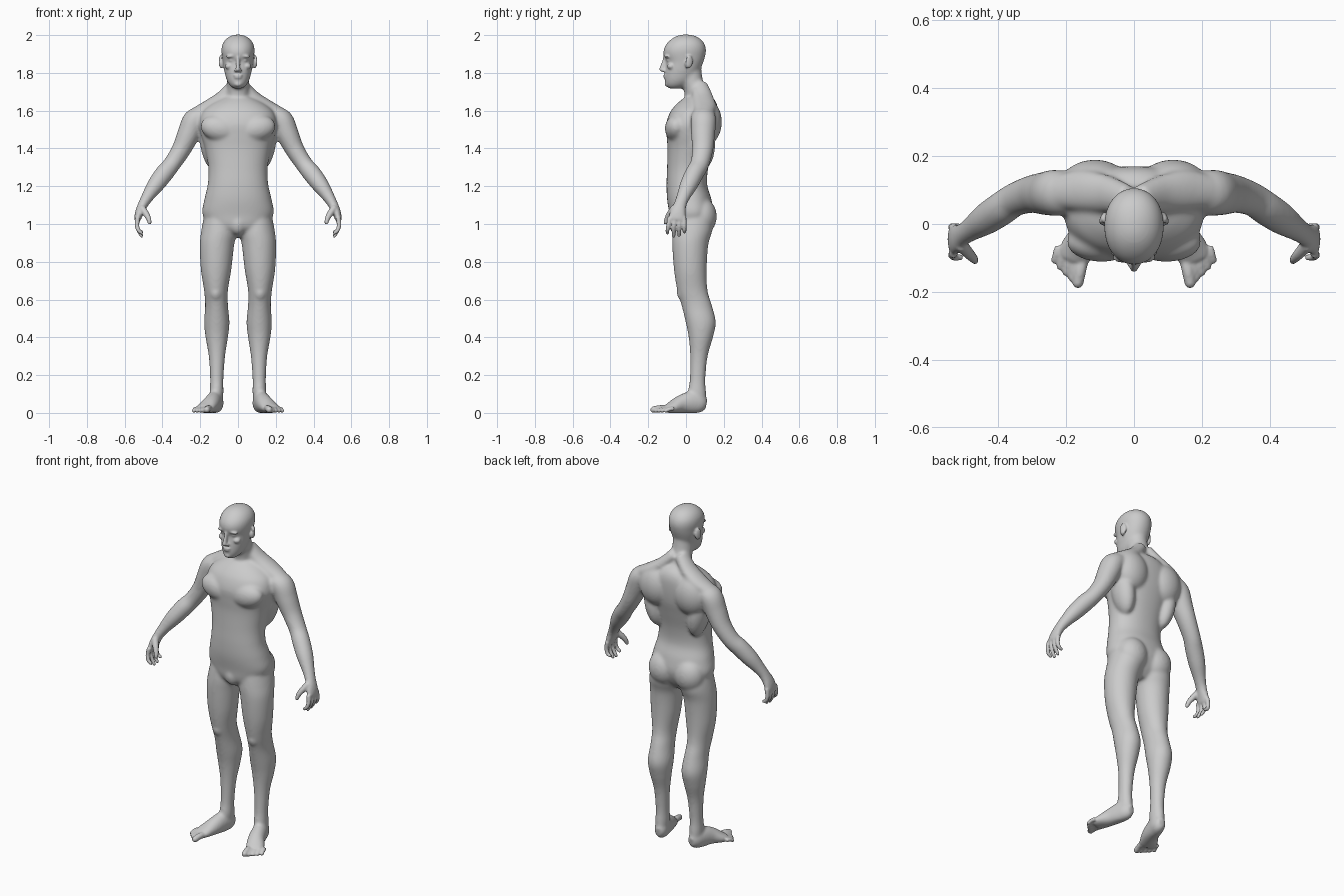
import bpy, bmesh, math
from mathutils import Vector, Matrix

X, Y, Z = Vector((1, 0, 0)), Vector((0, 1, 0)), Vector((0, 0, 1))


def spline(rows, steps=5):
    """Catmull-Rom interpolation of profile rows."""
    out = []
    for i in range(len(rows) - 1):
        p0, p1 = rows[max(i - 1, 0)], rows[i]
        p2, p3 = rows[i + 1], rows[min(i + 2, len(rows) - 1)]
        for k in range(steps):
            t = k / steps
            out.append([0.5 * (2 * b + (c - a) * t + (2 * a - 5 * b + 4 * c - d) * t * t
                               + (3 * b - a - 3 * c + d) * t ** 3)
                        for a, b, c, d in zip(p0, p1, p2, p3)])
    return out + [list(rows[-1])]


def tube(bm, rows, ref=Y, flat=False, power=2.0, n=32):
    """Loft elliptical sections (x, y, z, radius_a, radius_b) along a path."""
    pts, rings = spline(rows), []
    for i, (x, y, z, a, b) in enumerate(pts):
        t = Vector(pts[min(i + 1, len(pts) - 1)][:3]) - Vector(pts[max(i - 1, 0)][:3])
        t = Z if flat else t.normalized()
        u = ref.cross(t).normalized()
        v = t.cross(u)
        ring = []
        for k in range(n):
            c, s = math.cos(2 * math.pi * k / n), math.sin(2 * math.pi * k / n)
            c = math.copysign(abs(c) ** (2 / power), c)
            s = math.copysign(abs(s) ** (2 / power), s)
            p = Vector((x, y, z)) + u * c * a + v * s * b
            p.z = max(p.z, 0.0)
            ring.append(bm.verts.new(p))
        rings.append(ring)
    for r, q in zip(rings, rings[1:]):
        for k in range(n):
            bm.faces.new((r[k], r[(k + 1) % n], q[(k + 1) % n], q[k]))
    bm.faces.new(rings[0][::-1])
    bm.faces.new(rings[-1])


def blob(bm, c, r, tilt=0, axis='X'):
    m = Matrix.Translation(c) @ Matrix.Rotation(math.radians(tilt), 4, axis) @ Matrix.Diagonal((*r, 1))
    bmesh.ops.create_uvsphere(bm, u_segments=24, v_segments=16, radius=1, matrix=m)


def digit(bm, pts, r0, r1):
    """Finger or toe with rounded tip."""
    n = len(pts) - 1
    rad = [r0 + (r1 - r0) * i / n for i in range(n + 1)]
    tube(bm, [(*p, r, r) for p, r in zip(pts, rad)], ref=X, n=14)
    blob(bm, pts[-1], (r1, r1, r1))


def mirror_all(bm):
    d = bmesh.ops.duplicate(bm, geom=bm.verts[:] + bm.edges[:] + bm.faces[:])
    vs = [g for g in d["geom"] if isinstance(g, bmesh.types.BMVert)]
    bmesh.ops.scale(bm, vec=(-1, 1, 1), verts=vs)


def fuse(bm, obj, voxel, iters):
    """Merge the overlapping parts into one smooth skin."""
    bmesh.ops.recalc_face_normals(bm, faces=bm.faces[:])
    bm.to_mesh(obj.data)
    bm.free()
    m = obj.modifiers.new("skin", 'REMESH')
    m.mode, m.voxel_size, m.use_smooth_shade = 'VOXEL', voxel, True
    s = obj.modifiers.new("relax", 'SMOOTH')
    s.factor, s.iterations = 0.5, iters
    for name in ("skin", "relax"):
        bpy.ops.object.modifier_apply(modifier=name)


body = bpy.data.objects.new("human_body", bpy.data.meshes.new("human_body"))
bpy.context.collection.objects.link(body)
bpy.context.view_layer.objects.active = body
body.select_set(True)

# ---- Pass 1: large forms, right half then mirrored
bm = bmesh.new()
# leg: z, inner x, outer x, front y, back y
leg = [(1.06, .02, .175, -.06, .14), (.97, .004, .194, -.072, .14), (.89, .02, .202, -.073, .118),
       (.76, .035, .197, -.064, .11), (.65, .053, .18, -.047, .114), (.57, .053, .174, -.024, .137),
       (.48, .045, .179, -.002, .158), (.40, .053, .172, .014, .143), (.30, .068, .155, .022, .115),
       (.18, .077, .148, .02, .103), (.10, .077, .15, .01, .107), (.04, .085, .142, .03, .108)]
tube(bm, [((a + b) / 2, (f + k) / 2, z, (b - a) / 2, (k - f) / 2) for z, a, b, f, k in leg], flat=True)
blob(bm, (.117, -.005, .635), (.036, .045, .045))
# foot
tube(bm, [(.108, .108, .045, .02, .03), (.112, .08, .05, .037, .05), (.125, .03, .055, .042, .06),
          (.143, -.03, .045, .046, .048), (.17, -.08, .027, .052, .03), (.183, -.112, .02, .046, .019)], ref=Z)
# arm down to the knuckles
tube(bm, [(.185, .09, 1.58, .045, .06), (.23, .092, 1.55, .061, .068), (.26, .09, 1.48, .06, .064),
          (.30, .088, 1.395, .051, .056), (.35, .072, 1.317, .046, .05), (.39, .045, 1.268, .049, .05),
          (.435, .015, 1.208, .045, .047), (.475, -.012, 1.15, .034, .037), (.502, -.03, 1.105, .027, .034),
          (.52, -.042, 1.065, .024, .043), (.531, -.047, 1.03, .019, .047), (.534, -.05, 1.012, .015, .044)])
# trapezius, chest, shoulder blade, side muscle, buttock
tube(bm, [(.02, .07, 1.735, .035, .045), (.08, .088, 1.672, .036, .055),
          (.15, .098, 1.625, .036, .06), (.22, .095, 1.585, .035, .05)])
blob(bm, (.095, -.052, 1.505), (.105, .06, .07), -12, 'Y')
blob(bm, (.115, .11, 1.54), (.105, .08, .12))
blob(bm, (.145, .08, 1.42), (.055, .075, .14), 10, 'Y')
blob(bm, (.085, .083, 1.04), (.09, .08, .1))
mirror_all(bm)
# torso: z, half width, front y, back y
torso = [(.93, .05, -.03, .08), (.98, .14, -.075, .12), (1.05, .188, -.087, .145), (1.13, .178, -.1, .135),
         (1.21, .16, -.103, .112), (1.30, .157, -.1, .118), (1.40, .175, -.098, .142), (1.47, .195, -.103, .16),
         (1.53, .205, -.105, .168), (1.59, .19, -.085, .17), (1.63, .15, -.055, .165),
         (1.66, .1, -.02, .15), (1.68, .06, .01, .125)]
tube(bm, [(0, (f + b) / 2, z, w, (b - f) / 2) for z, w, f, b in torso], flat=True, power=2.2, n=48)
blob(bm, (0, -.045, 1.0), (.045, .045, .06))
# neck
tube(bm, [(0, .075, 1.58, .075, .075), (0, .062, 1.66, .064, .068), (0, .046, 1.71, .059, .058),
          (0, .028, 1.77, .058, .06), (0, .02, 1.83, .055, .06)], flat=True)
# head: z, half width, front y, back y
head = [(1.716, .02, -.088, -.03), (1.732, .042, -.106, .005), (1.76, .059, -.112, .04), (1.79, .068, -.112, .06),
        (1.82, .075, -.11, .077), (1.86, .081, -.105, .093), (1.89, .085, -.118, .102), (1.92, .088, -.119, .106),
        (1.95, .083, -.106, .1), (1.977, .066, -.08, .08), (1.995, .04, -.05, .05), (2.003, .012, -.02, .015)]
tube(bm, [(0, (f + b) / 2, z, w, (b - f) / 2) for z, w, f, b in head], flat=True, power=2.1, n=40)
fuse(bm, body, .008, 9)

# ---- Pass 2: fine features on the fused body
bm = bmesh.new()
# fingers, from index to little
for y0, y1, drop in ((-.086, -.098, .945), (-.06, -.066, .929), (-.035, -.036, .932), (-.011, -.008, .95)):
    digit(bm, [(.53, y0, 1.035), (.535, (y0 + y1) / 2, .995), (.527, y1, .967), (.511, y1, drop + .008)], .0135, .0095)
# thumb
digit(bm, [(.51, -.06, 1.085), (.488, -.085, 1.055), (.474, -.1, 1.03), (.468, -.108, 1.008)], .02, .011)
# toes, from big to little
for i in range(5):
    t = i / 4
    r = .017 if i == 0 else .0125 - .0005 * i
    base = Vector((.152 + .07 * t, -.105 + .04 * t, .022))
    tip = Vector((.165 + .069 * t, -.172 + .065 * t + .012 * t * (t - 1), r))
    digit(bm, [base, (base + tip) / 2 + Z * .004, tip], r * 1.1, r)
# ear
blob(bm, (.092, .017, 1.86), (.008, .02, .034), 22, 'Z')
blob(bm, (.088, .008, 1.845), (.009, .014, .022))
# brow, cheekbone, eye, nostril
blob(bm, (.034, -.098, 1.889), (.03, .017, .009), 8, 'Y')
blob(bm, (.047, -.078, 1.835), (.022, .022, .018))
blob(bm, (.034, -.09, 1.866), (.015, .012, .008))
blob(bm, (.012, -.116, 1.813), (.009, .013, .008))
mirror_all(bm)
# nose
tube(bm, [(0, -.105, 1.89, .011, .014), (0, -.113, 1.862, .009, .014),
          (0, -.122, 1.835, .011, .015), (0, -.124, 1.815, .013, .018), (0, -.115, 1.805, .01, .01)], flat=True, n=16)
# lips and chin
blob(bm, (0, -.109, 1.787), (.025, .012, .006))
blob(bm, (0, -.108, 1.775), (.022, .012, .006))
blob(bm, (0, -.097, 1.741), (.022, .016, .015))
bm.from_mesh(body.data)
fuse(bm, body, .0055, 3)
